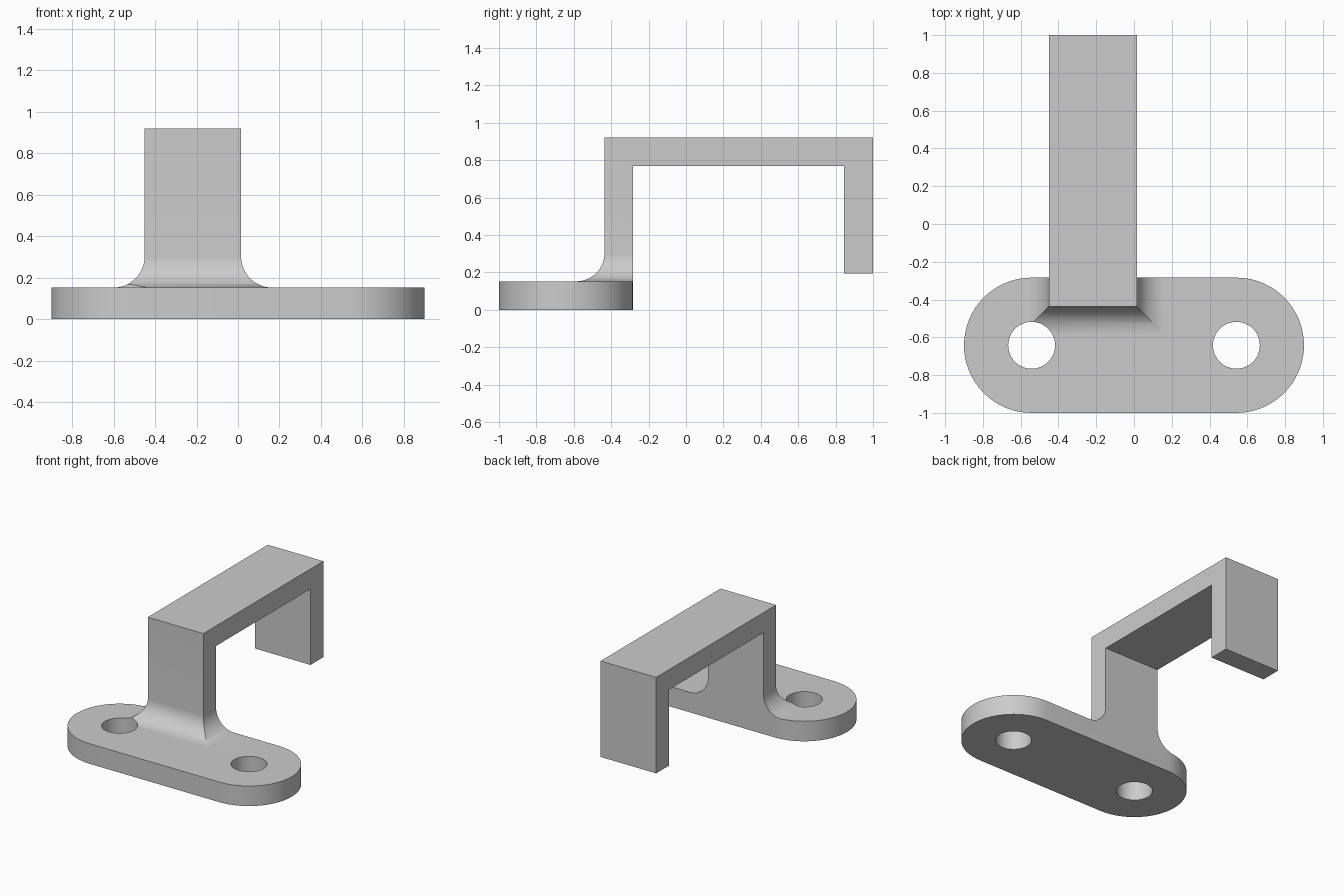
import bpy, bmesh
from math import sin, cos, pi, radians

cube = bpy.data.objects.get("Cube")
if cube:
    bpy.data.objects.remove(cube, do_unlink=True)

grey = bpy.data.materials.new("plain grey")
grey.use_nodes = True
COLOUR = (0.6, 0.6, 0.6, 1)
grey.diffuse_color = COLOUR
grey.node_tree.nodes["Principled BSDF"].inputs["Base Color"].default_value = COLOUR

PLATE_H, PLATE_R, PLATE_Y, HOLE_X = 0.152, 0.358, -0.642, 0.542
BACK = PLATE_Y + PLATE_R            # rear face of plate and post
LEFT, RIGHT, FRONT = -0.45, 0.015, -0.436
FILLET = 0.15


def loft(name, rings):
    """Closed solid through a list of matching point rings."""
    bm = bmesh.new()
    loops = [[bm.verts.new(p) for p in ring] for ring in rings]
    n = len(loops[0])
    for a, b in zip(loops, loops[1:]):
        for i in range(n):
            j = (i + 1) % n
            bm.faces.new((a[i], a[j], b[j], b[i]))
    bm.faces.new(loops[0][::-1])
    bm.faces.new(loops[-1])
    bmesh.ops.recalc_face_normals(bm, faces=bm.faces)
    mesh = bpy.data.meshes.new(name)
    bm.to_mesh(mesh)
    bm.free()
    mesh.materials.append(grey)
    obj = bpy.data.objects.new(name, mesh)
    bpy.context.collection.objects.link(obj)
    return obj


def arc(cx, cy, r, start, sweep, steps):
    return [(cx + r * cos(start + sweep * i / steps),
             cy + r * sin(start + sweep * i / steps)) for i in range(steps + 1)]


def extrude(name, outline, z0, z1):
    return loft(name, [[(x, y, z) for x, y in outline] for z in (z0, z1)])


def combine(target, tool, operation):
    """Apply a boolean and discard the tool."""
    mod = target.modifiers.new(operation, 'BOOLEAN')
    mod.object, mod.operation, mod.solver = tool, operation, 'EXACT'
    bpy.context.view_layer.objects.active = target
    bpy.ops.object.modifier_apply(modifier=mod.name)
    bpy.data.objects.remove(tool, do_unlink=True)


# Rounded mounting plate
stadium = (arc(HOLE_X, PLATE_Y, PLATE_R, -pi / 2, pi, 32)
           + arc(-HOLE_X, PLATE_Y, PLATE_R, pi / 2, pi, 32))
bracket = extrude("bracket", stadium, 0, PLATE_H)


# Mitred concave fillet round three sides of the post, kept inside the plate outline
def foot_ring(spread, z):
    return [(LEFT - spread, FRONT - spread, z), (RIGHT + spread, FRONT - spread, z),
            (RIGHT + spread, BACK, z), (LEFT - spread, BACK, z)]


steps = 16
rings = [foot_ring(FILLET, PLATE_H / 2)]
for i in range(steps + 1):
    a = pi / 2 * i / steps
    rings.append(foot_ring(FILLET * (1 - sin(a)), PLATE_H + FILLET * (1 - cos(a))))
foot = loft("fillet_foot", rings)
combine(foot, extrude("outline_cutter", stadium, -1, 1), 'INTERSECT')
combine(bracket, foot, 'UNION')

# Post, arm and hanging end as one bent strip
TOP, UNDER, HANG = 0.92, 0.768, 0.193
profile = [(FRONT, PLATE_H / 2), (FRONT, TOP), (1, TOP), (1, HANG),
           (0.846, HANG), (0.846, UNDER), (BACK, UNDER), (BACK, PLATE_H / 2)]
strip = loft("hook_strip", [[(x, y, z) for y, z in profile] for x in (LEFT, RIGHT)])
combine(bracket, strip, 'UNION')

# Two screw holes, the left one biting into the fillet
for side in (-1, 1):
    circle = arc(side * HOLE_X, PLATE_Y, 0.124, 0, 2 * pi, 48)[:-1]
    combine(bracket, extrude("hole_cutter", circle, -1, 0.6), 'DIFFERENCE')

bpy.ops.object.select_all(action='DESELECT')
bracket.select_set(True)
bpy.context.view_layer.objects.active = bracket
bpy.ops.object.shade_smooth_by_angle(angle=radians(30))
